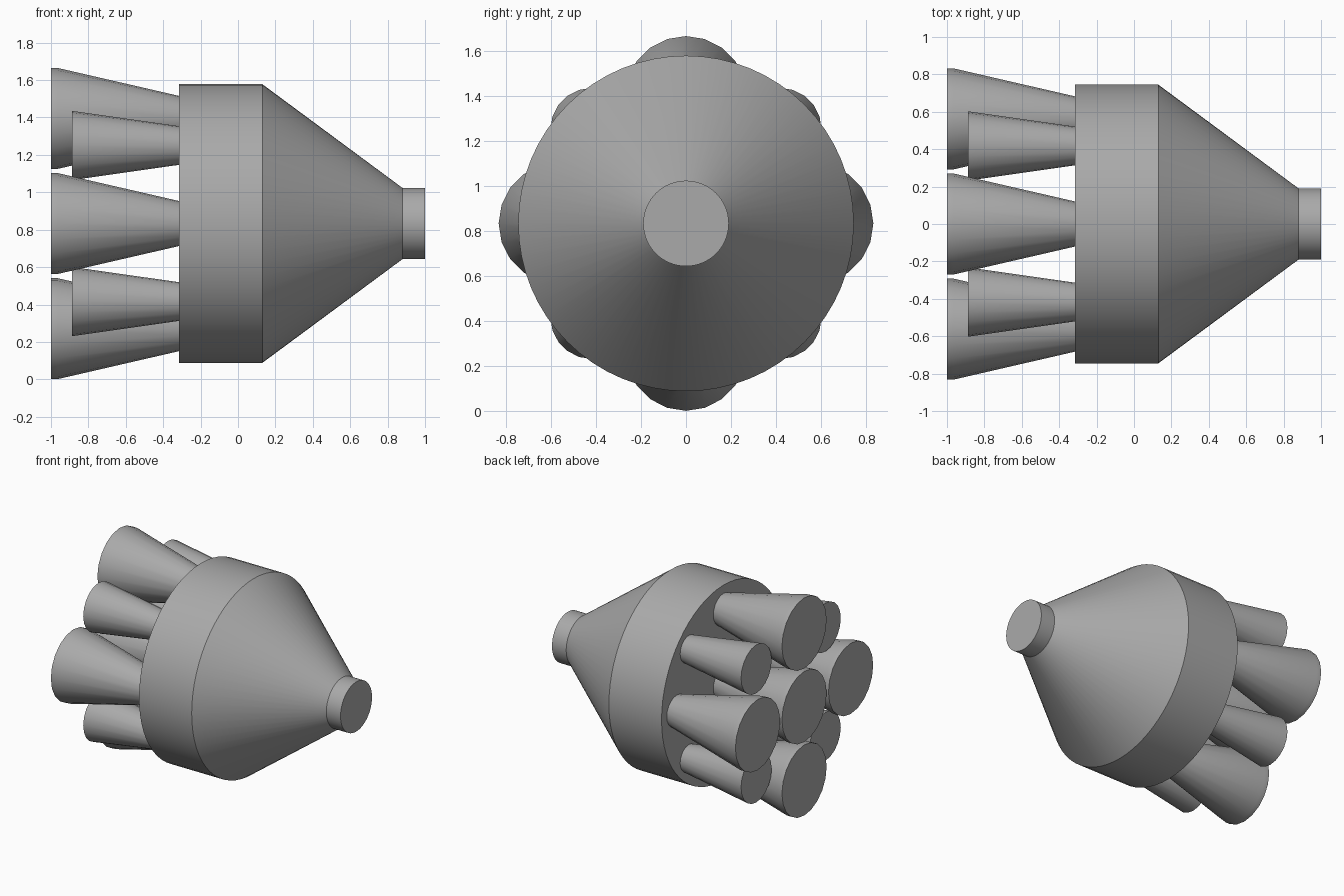
import bpy, bmesh, math

if "Cube" in bpy.data.objects:
    bpy.data.objects.remove(bpy.data.objects["Cube"])

AXIS_Z = 0.833

grey = bpy.data.materials.new("plain grey")
grey.use_nodes = True
COLOR = (0.4, 0.4, 0.4, 1)
grey.diffuse_color = COLOR
grey.node_tree.nodes["Principled BSDF"].inputs["Base Color"].default_value = COLOR


def lathe(name, profile, sides, y=0, z=0):
    """Closed solid turned about the x axis; profile is (x, radius) pairs."""
    bm = bmesh.new()
    rings = []
    for x, r in profile:
        ring = []
        for i in range(sides):
            a = math.tau * i / sides
            ring.append(bm.verts.new((x, r * math.cos(a), r * math.sin(a))))
        rings.append(ring)
    for low, high in zip(rings, rings[1:]):
        for i in range(sides):
            j = (i + 1) % sides
            bm.faces.new((low[i], low[j], high[j], high[i]))
    bm.faces.new(rings[0])
    bm.faces.new(rings[-1])
    bmesh.ops.recalc_face_normals(bm, faces=bm.faces)
    mesh = bpy.data.meshes.new(name)
    bm.to_mesh(mesh)
    bm.free()
    mesh.materials.append(grey)
    obj = bpy.data.objects.new(name, mesh)
    obj.location = (0, y, AXIS_Z + z)
    bpy.context.collection.objects.link(obj)
    bpy.ops.object.select_all(action='DESELECT')
    obj.select_set(True)
    bpy.context.view_layer.objects.active = obj
    bpy.ops.object.shade_smooth_by_angle(angle=math.radians(30))
    return obj


# Hull: drum, tapered nose and short end stub
lathe("hull", [(-0.315, 0.745), (0.13, 0.745), (0.88, 0.19), (1, 0.19)], 64)

# Large nozzles: one in the middle and four around it, each with a straight lip
large = [(-1, 0.27), (-0.965, 0.27), (-0.305, 0.118)]
lathe("centre_nozzle", large, 20)
for k in range(4):
    a = math.tau * k / 4
    lathe(f"large_nozzle_{k + 1}", large, 20, 0.562 * math.cos(a), 0.562 * math.sin(a))

# Small nozzles on the diagonals
small = [(-0.887, 0.185), (-0.305, 0.102)]
for k in range(4):
    a = math.tau * (k + 0.5) / 4
    lathe(f"small_nozzle_{k + 1}", small, 20, 0.59 * math.cos(a), 0.59 * math.sin(a))
